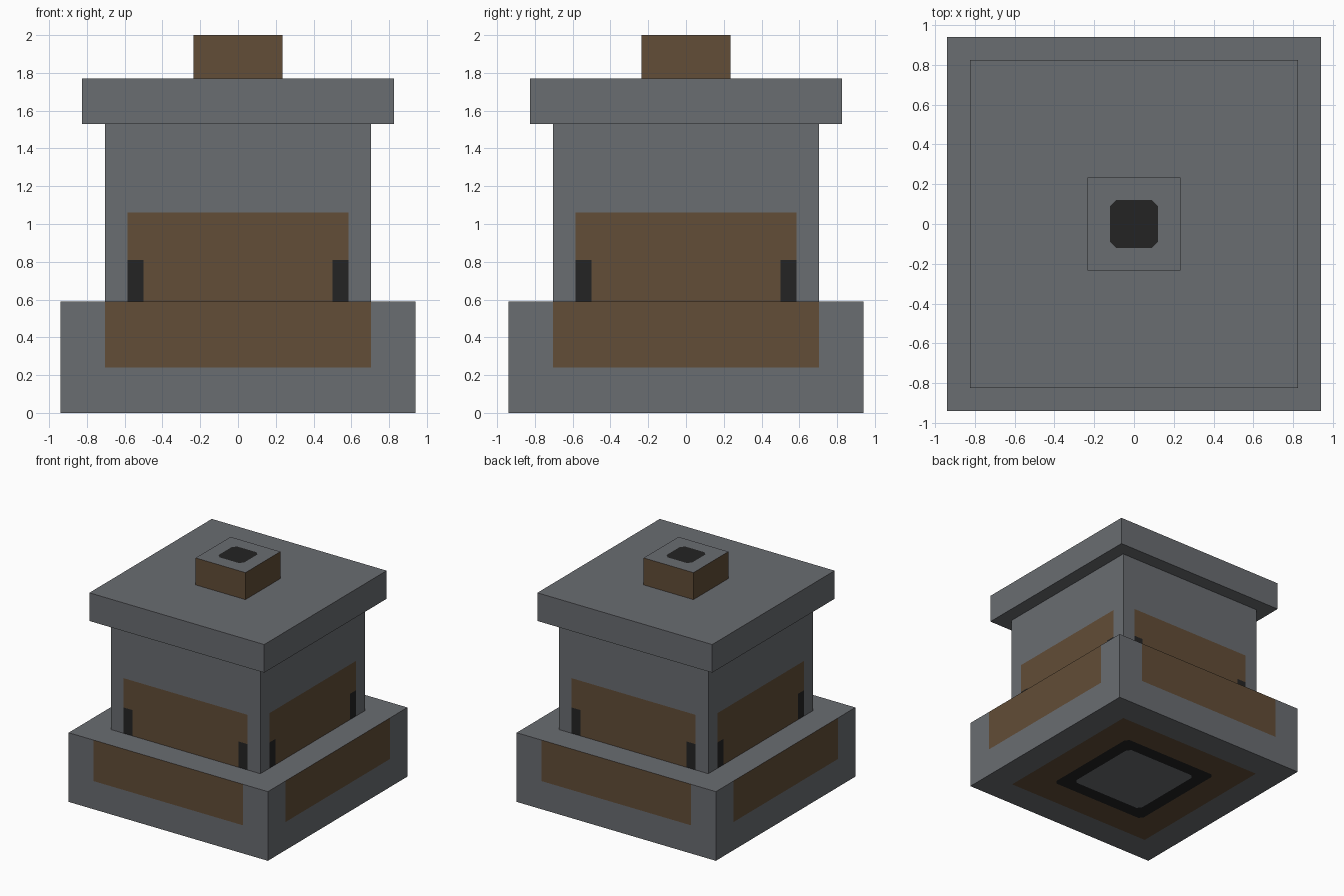
import bpy, bmesh
from mathutils import Vector

if "Cube" in bpy.data.objects:
    bpy.data.objects.remove(bpy.data.objects["Cube"], do_unlink=True)


def material(name, rgb):
    mat = bpy.data.materials.new(name)
    mat.use_nodes = True
    colour = (*rgb, 1)
    mat.diffuse_color = colour
    mat.node_tree.nodes["Principled BSDF"].inputs["Base Color"].default_value = colour
    return mat


MATERIALS = [material("stone grey", (0.144, 0.153, 0.166)),
             material("wood brown", (0.122, 0.074, 0.038)),
             material("soot black", (0.017, 0.017, 0.017))]
GREY, BROWN, BLACK = range(3)
UP = Vector((0, 0, 1))
SIDES = [Vector(d) for d in ((1, 0, 0), (-1, 0, 0), (0, 1, 0), (0, -1, 0))]


def cut(bm, facing, direction, offset):
    """Split only the faces that look along 'facing'."""
    faces = [f for f in bm.faces if f.normal.dot(facing) > 0.9]
    geom = set(faces)
    for f in faces:
        geom.update(f.edges, f.verts)
    bmesh.ops.bisect_plane(bm, geom=list(geom), dist=1e-5,
                           plane_co=direction * offset, plane_no=direction)
    bm.normal_update()


def cut_square(bm, facing, half, corner):
    """Outline a square with clipped corners on a horizontal face."""
    for d in SIDES:
        cut(bm, facing, d, half)
    for sx in (-1, 1):
        for sy in (-1, 1):
            cut(bm, facing, Vector((sx, sy, 0)).normalized(),
                (2 * half - corner) / 2 ** 0.5)


def in_square(c, half, corner):
    x, y = abs(c.x), abs(c.y)
    return max(x, y) < half and x + y < 2 * half - corner


def block(name, half, bottom, top, cuts=None, rule=None):
    bm = bmesh.new()
    bmesh.ops.create_cube(bm, size=1)
    for v in bm.verts:
        v.co = Vector((v.co.x * 2 * half, v.co.y * 2 * half,
                       top if v.co.z > 0 else bottom))
    bm.normal_update()
    if cuts:
        cuts(bm)
    if rule:
        for f in bm.faces:
            f.material_index = rule(f.calc_center_median(), f.normal)
    mesh = bpy.data.meshes.new(name)
    bm.to_mesh(mesh)
    bm.free()
    for mat in MATERIALS:
        mesh.materials.append(mat)
    obj = bpy.data.objects.new(name, mesh)
    bpy.context.collection.objects.link(obj)
    return obj


def across(c, n):
    """Distance from the middle line of a side face."""
    return abs(c.y) if abs(n.x) > 0.5 else abs(c.x)


# Base: a brown panel on each side and nested squares underneath
RINGS = [(0.70, 0.0, BROWN), (0.46, 0.03, BLACK), (0.345, 0.03, GREY)]


def base_cuts(bm):
    for side in SIDES:
        tangent = side.cross(UP)
        cut(bm, side, UP, 0.24)
        for s in (-1, 1):
            cut(bm, side, tangent * s, 0.705)
    for half, corner, _ in RINGS:
        cut_square(bm, -UP, half, corner)


def base_rule(c, n):
    colour = GREY
    if n.z < -0.5:
        for half, corner, ring in RINGS:
            if in_square(c, half, corner):
                colour = ring
    elif n.z < 0.5 and across(c, n) < 0.705 and c.z > 0.24:
        colour = BROWN
    return colour


# Body: a brown panel with a black post at each lower corner
def body_cuts(bm):
    for side in SIDES:
        tangent = side.cross(UP)
        for z in (0.81, 1.06):
            cut(bm, side, UP, z)
        for s in (-1, 1):
            for w in (0.5, 0.585):
                cut(bm, side, tangent * s, w)


def body_rule(c, n):
    w = across(c, n)
    if abs(n.z) > 0.5 or w > 0.585 or c.z > 1.06:
        return GREY
    return BLACK if w > 0.5 and c.z < 0.81 else BROWN


# Chimney: brown sides and a black opening on top
def chimney_rule(c, n):
    if abs(n.z) < 0.5:
        return BROWN
    return BLACK if n.z > 0 and in_square(c, 0.12, 0.03) else GREY


block("base", 0.94, 0, 0.59, base_cuts, base_rule)
block("body", 0.705, 0.59, 1.53, body_cuts, body_rule)
block("roof_slab", 0.825, 1.53, 1.77)
block("chimney", 0.235, 1.77, 2.0,
      lambda bm: cut_square(bm, UP, 0.12, 0.03), chimney_rule)
